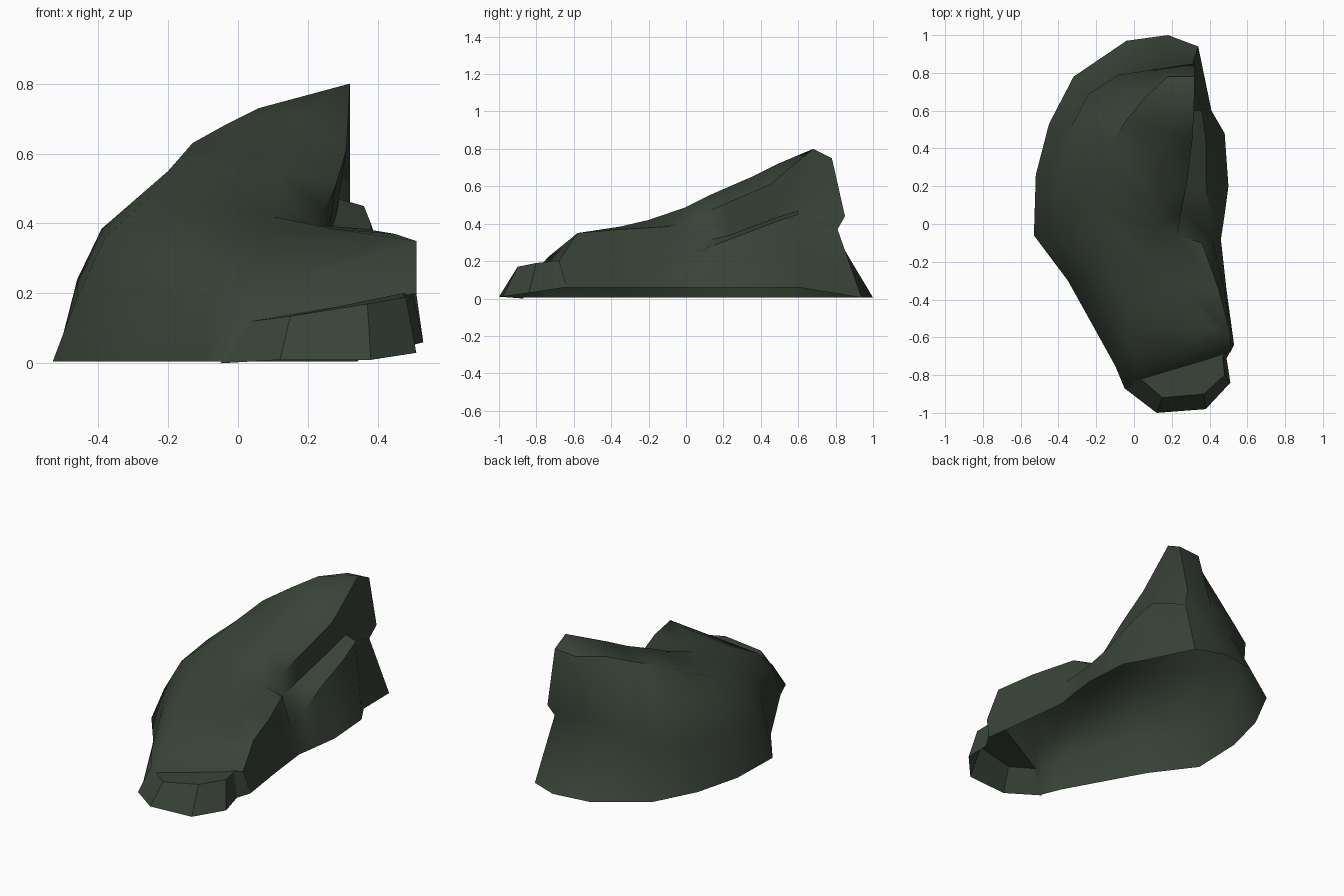
import bpy, math

# One flat dark moss-grey colour
stone = bpy.data.materials.new("dark green stone")
stone.diffuse_color = (0.041, 0.057, 0.040, 1)


def loft(name, rings, cap, closed_from=None, extra=(), smooth=50):
    """Skin between rings running clockwise; cap lists faces on the last ring,
    where indices past the ring count refer to the extra points."""
    n = len(rings[0])
    verts = [p for r in rings for p in r] + list(extra)
    faces = []
    for k in range(len(rings) - 1):
        a, b = k * n, (k + 1) * n
        closed = closed_from is not None and k >= closed_from
        for i in range(n if closed else n - 1):
            j = (i + 1) % n
            faces.append((a + j, a + i, b + i, b + j))
    top = (len(rings) - 1) * n
    faces += [tuple(top + i for i in reversed(f)) for f in cap]
    mesh = bpy.data.meshes.new(name)
    mesh.from_pydata(verts, [], faces)
    mesh.materials.append(stone)
    obj = bpy.data.objects.new(name, mesh)
    bpy.context.collection.objects.link(obj)
    bpy.ops.object.select_all(action='DESELECT')
    obj.select_set(True)
    bpy.context.view_layer.objects.active = obj
    bpy.ops.object.shade_smooth_by_angle(angle=math.radians(smooth))
    return obj


# Footprint: front, left side, back, right side
outline = [(-0.04, -0.875), (-0.05, -0.87), (-0.10, -0.75), (-0.35, -0.30),
           (-0.53, -0.06), (-0.52, 0.26), (-0.45, 0.53), (-0.32, 0.78),
           (-0.04, 0.97), (0.18, 1.0), (0.34, 0.94), (0.41, 0.60),
           (0.48, 0.48), (0.50, 0.20), (0.48, 0.05), (0.46, -0.08),
           (0.49, -0.35), (0.53, -0.64)]
foot = [(x, y, 0.06 if x > 0.4 else 0.005) for x, y in outline]

# Waist: pinched in under the overhang at the back
waist = [(0.04, -0.82, 0.12), (-0.01, -0.80, 0.14), (-0.08, -0.70, 0.18),
         (-0.30, -0.28, 0.22), (-0.46, -0.04, 0.19), (-0.46, 0.27, 0.24),
         (-0.37, 0.50, 0.26), (-0.25, 0.67, 0.28), (-0.05, 0.78, 0.31),
         (0.15, 0.80, 0.34), (0.30, 0.81, 0.37), (0.36, 0.60, 0.45),
         (0.38, 0.45, 0.40), (0.38, 0.22, 0.31), (0.40, 0.05, 0.25),
         (0.42, -0.10, 0.22), (0.48, -0.35, 0.29), (0.51, -0.68, 0.20)]

# Shoulder: bulge on the left and back, groove below the cliff on the right
shoulder = [(0.10, -0.74, 0.22), (0.02, -0.70, 0.24), (-0.05, -0.60, 0.28),
            (-0.22, -0.25, 0.35), (-0.38, 0.01, 0.36), (-0.39, 0.27, 0.385),
            (-0.33, 0.52, 0.40), (-0.24, 0.69, 0.37), (-0.08, 0.79, 0.38),
            (0.12, 0.82, 0.41), (0.32, 0.85, 0.44), (0.29, 0.60, 0.47),
            (0.28, 0.45, 0.42), (0.25, 0.24, 0.34), (0.25, 0.07, 0.30),
            (0.36, -0.10, 0.385), (0.45, -0.35, 0.37), (0.51, -0.58, 0.35)]

# Crest: edge of the sloping top, rising to the peak at the back right
crest = [(0.20, -0.60, 0.30), (0.08, -0.55, 0.32), (0.0, -0.45, 0.35),
         (-0.12, -0.15, 0.42), (-0.25, 0.10, 0.48), (-0.20, 0.27, 0.55),
         (-0.13, 0.42, 0.63), (-0.04, 0.55, 0.68), (0.06, 0.67, 0.73),
         (0.18, 0.78, 0.74), (0.32, 0.78, 0.75), (0.32, 0.68, 0.80),
         (0.31, 0.45, 0.61), (0.28, 0.22, 0.51), (0.25, 0.06, 0.44),
         (0.23, -0.06, 0.395), (0.27, -0.35, 0.385), (0.42, -0.55, 0.35)]

# Spine: hump along the middle of the top, front to back
spine = [(0.10, -0.20, 0.42), (0.13, -0.01, 0.485), (0.12, 0.12, 0.55),
         (0.14, 0.35, 0.65), (0.18, 0.49, 0.72)]

top_faces = [(0, 1, 17), (1, 2, 16, 17), (2, 3, 18), (2, 18, 16),
             (18, 15, 16), (3, 4, 19, 18), (18, 19, 15), (4, 5, 20, 19),
             (19, 14, 15), (19, 20, 13, 14), (5, 6, 21, 20), (20, 21, 12, 13),
             (6, 7, 22, 21), (21, 22, 12), (7, 8, 22), (8, 11, 22),
             (22, 11, 12), (8, 9, 10, 11)]
loft("rock_body", [foot, waist, shoulder, crest], top_faces, 1, spine)

# Low faceted block at the front
toe_foot = [(0.53, -0.64, 0.06), (0.49, -0.71, 0.05), (0.51, -0.84, 0.03),
            (0.38, -0.98, 0.01), (0.12, -1.0, 0.01), (-0.05, -0.87, 0.0)]
toe_top = [(0.50, -0.62, 0.20), (0.47, -0.71, 0.20), (0.48, -0.80, 0.19),
           (0.37, -0.90, 0.17), (0.15, -0.92, 0.135), (0.035, -0.82, 0.12)]
loft("rock_toe", [toe_foot, toe_top], [(0, 1, 2, 3, 4, 5)], smooth=15)
